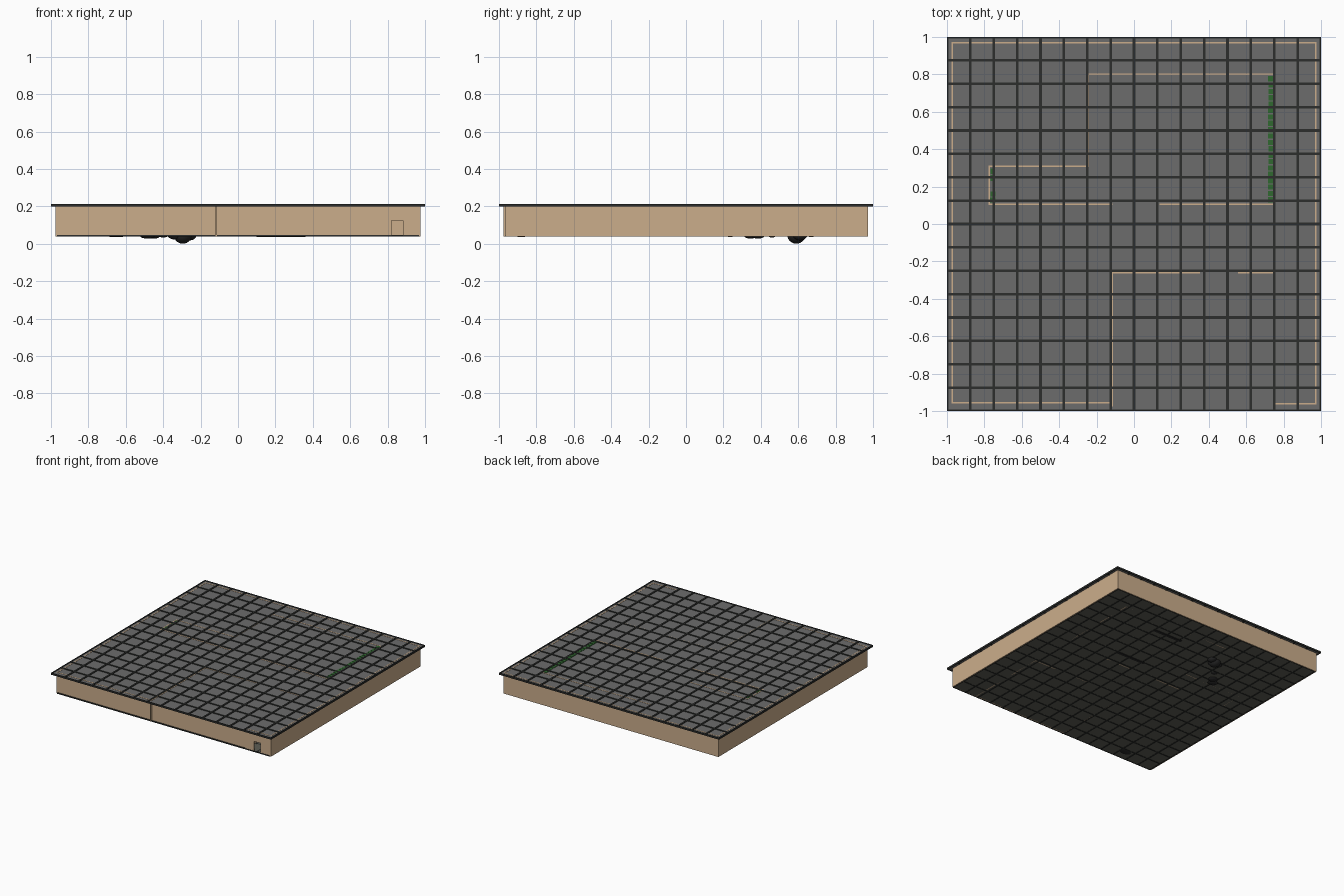
import bpy, bmesh, math, random
from mathutils import Matrix, Vector

if "Cube" in bpy.data.objects:
    bpy.data.objects.remove(bpy.data.objects["Cube"])

random.seed(4)


def material(name, rgb):
    m = bpy.data.materials.new(name)
    m.diffuse_color = (*rgb, 1)
    m.use_nodes = True
    m.node_tree.nodes["Principled BSDF"].inputs["Base Color"].default_value = m.diffuse_color
    return m


TAN = material("tan_wall", (0.60, 0.42, 0.26))
GREY = material("grey_tile", (0.15, 0.15, 0.15))
DARK = material("dark_grid", (0.025, 0.027, 0.025))
FLOOR = material("floor_tile", (0.11, 0.11, 0.09))
GREEN = material("green_leaf", (0.03, 0.14, 0.03))
BLACK = material("black_lump", (0.02, 0.02, 0.02))


def boxes(name, mat, spans):
    """One object made of boxes given as (x0, x1, y0, y1, z0, z1)."""
    bm = bmesh.new()
    for x0, x1, y0, y1, z0, z1 in spans:
        mid = Vector(((x0 + x1) / 2, (y0 + y1) / 2, (z0 + z1) / 2))
        size = Matrix.Diagonal((x1 - x0, y1 - y0, z1 - z0, 1))
        bmesh.ops.create_cube(bm, size=1, matrix=Matrix.Translation(mid) @ size)
    me = bpy.data.meshes.new(name)
    bm.to_mesh(me)
    bm.free()
    me.materials.append(mat)
    ob = bpy.data.objects.new(name, me)
    bpy.context.collection.objects.link(ob)
    return ob


def tiled_slab(name, mat, half, n, panel, beam, w):
    """Square panels held in a grid of slightly thicker beams."""
    step = 2 * half / n
    edges = [-half + i * step for i in range(n + 1)]
    boxes(name + "_panels", mat,
          [(a + w / 2, a + step - w / 2, b + w / 2, b + step - w / 2, *panel)
           for a in edges[:-1] for b in edges[:-1]])
    bars = []
    for e in edges:
        lo, hi = max(e - w / 2, -half), min(e + w / 2, half)
        bars.append((lo, hi, -half, half, *beam))
        bars.append((-half, half, lo, hi, beam[0] + 0.0003, beam[1] - 0.0003))
    boxes(name + "_grid", DARK, bars)


# Ceiling and floor
tiled_slab("ceiling", GREY, 1.0, 16, (0.200, 0.208), (0.198, 0.213), 0.014)
tiled_slab("floor", FLOOR, 0.968, 16, (0.040, 0.047), (0.038, 0.0475), 0.012)

# Walls: thin upright panels between plan points
Z0, Z1, T = 0.040, 0.2095, 0.004


def wall(x0, y0, x1, y1, z0=Z0, z1=Z1):
    return (min(x0, x1) - T, max(x0, x1) + T, min(y0, y1) - T, max(y0, y1) + T, z0, z1)


boxes("outer_walls", TAN, [
    wall(-0.972, 0.97, 0.972, 0.97),
    wall(-0.972, -0.955, -0.972, 0.97),
    wall(0.972, -0.962, 0.972, 0.97),
    wall(-0.972, -0.957, -0.115, -0.957),
    wall(-0.115, -0.957, 0.75, -0.957, Z0, 0.207),
])
# Front wall with the small doorway
boxes("doorway_wall", TAN, [
    wall(0.75, -0.962, 0.818, -0.962),
    wall(0.886, -0.962, 0.972, -0.962),
    wall(0.822, -0.962, 0.882, -0.962, 0.125, Z1),
])
boxes("back_room_walls", TAN, [
    wall(-0.775, 0.105, -0.775, 0.31),
    wall(-0.775, 0.31, -0.245, 0.31),
    wall(-0.245, 0.31, -0.245, 0.80),
    wall(-0.245, 0.80, 0.75, 0.80),
    wall(0.75, 0.105, 0.75, 0.80),
    wall(-0.775, 0.105, -0.12, 0.105),
    wall(0.14, 0.105, 0.75, 0.105),
    wall(-0.12, 0.105, 0.14, 0.105, 0.15, 0.206),
])
boxes("front_room_walls", TAN, [
    wall(-0.115, -0.26, 0.35, -0.26),
    wall(0.56, -0.26, 0.75, -0.26),
    wall(0.35, -0.26, 0.56, -0.26, 0.15, 0.206),
    wall(-0.115, -0.971, -0.115, -0.26),
    wall(0.75, -0.962, 0.75, -0.26),
])


# Leafy wall hangings: rows of narrow uneven green columns
def hanging(name, x, y0, y1, n):
    step = (y1 - y0) / n
    spans = []
    for i in range(n):
        r = random.uniform(0, 0.004)
        y = y0 + i * step
        spans.append((x - 0.016 + r, x + 0.016 - r, y + 0.003, y + step - 0.003,
                      0.05, 0.212 - r / 2))
    boxes(name, GREEN, spans)


hanging("right_hedge", 0.731, 0.112, 0.794, 20)
hanging("left_plant_front", -0.755, 0.112, 0.178, 2)
hanging("left_plant_back", -0.755, 0.228, 0.300, 2)

# Low benches whose bases show under the floor
boxes("benches", BLACK, [(0.10, 0.36, y - 0.012, y + 0.012, 0.036, 0.075)
                         for y in (0.237, 0.67)])


# Dark lumps sunk through the floor
def lump(name, parts):
    bm = bmesh.new()
    for x, y, rx, ry, depth in parts:
        m = Matrix.Translation((x, y, 0.05)) @ Matrix.Diagonal((rx, ry, 0.05 - depth, 1))
        bmesh.ops.create_icosphere(bm, subdivisions=3, radius=1, matrix=m)
    me = bpy.data.meshes.new(name)
    bm.to_mesh(me)
    bm.free()
    me.materials.append(BLACK)
    me.shade_smooth()
    bpy.context.collection.objects.link(bpy.data.objects.new(name, me))


lump("large_lump", [(-0.295, 0.59, 0.05, 0.05, 0.0), (-0.335, 0.575, 0.045, 0.03, 0.022),
                    (-0.255, 0.61, 0.035, 0.04, 0.018)])
lump("small_lump", [(-0.485, 0.345, 0.045, 0.04, 0.027), (-0.45, 0.385, 0.04, 0.04, 0.027),
                    (-0.40, 0.46, 0.03, 0.025, 0.033)])
lump("front_lump", [(-0.65, -0.88, 0.07, 0.04, 0.035)])
